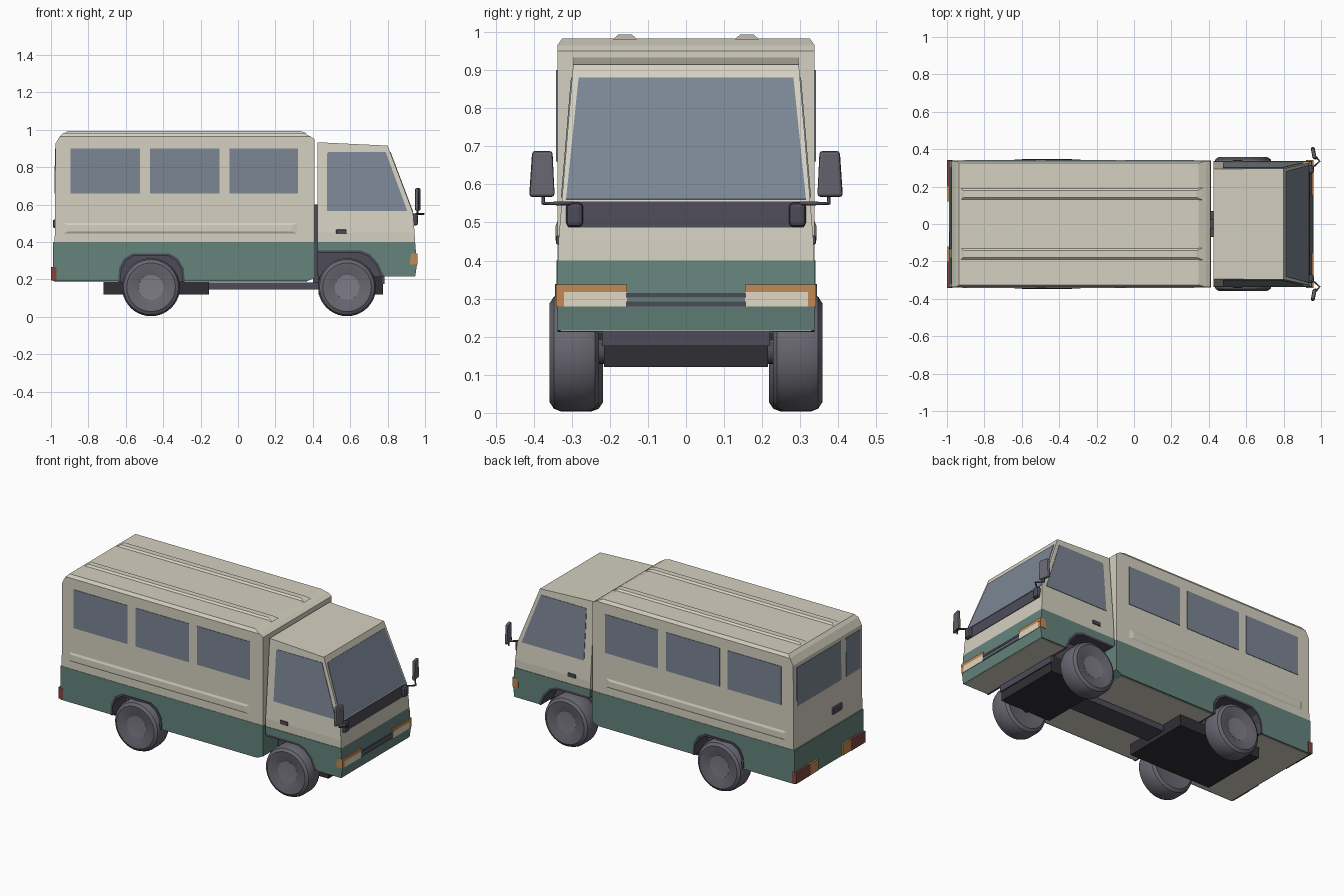
import bpy, bmesh, math
from mathutils import Vector

if "Cube" in bpy.data.objects:
    bpy.data.objects.remove(bpy.data.objects["Cube"])


def mat(name, r, g, b):
    m = bpy.data.materials.new(name)
    m.diffuse_color = (r, g, b, 1)
    m.use_nodes = True
    m.node_tree.nodes["Principled BSDF"].inputs["Base Color"].default_value = m.diffuse_color
    return m


CREAM = mat("cream", 0.66, 0.63, 0.53)
GREEN = mat("green", 0.13, 0.23, 0.20)
DARK = mat("dark_plastic", 0.075, 0.07, 0.095)
BLACK = mat("black", 0.03, 0.03, 0.035)
GLASS = mat("glass", 0.20, 0.24, 0.30)
TYRE = mat("tyre", 0.14, 0.135, 0.165)
HUB = mat("hub", 0.21, 0.20, 0.24)
ORANGE = mat("orange", 0.55, 0.25, 0.09)
RED = mat("red", 0.22, 0.06, 0.05)
LAMP = mat("lamp", 0.75, 0.68, 0.55)


def finish(name, bm, m, bevel=0, smooth=False):
    bmesh.ops.recalc_face_normals(bm, faces=bm.faces)
    me = bpy.data.meshes.new(name)
    bm.to_mesh(me)
    bm.free()
    me.materials.append(m)
    ob = bpy.data.objects.new(name, me)
    bpy.context.collection.objects.link(ob)
    if bevel:
        b = ob.modifiers.new("bevel", 'BEVEL')
        b.width, b.segments = bevel, 2
    if smooth:
        bpy.context.view_layer.objects.active = ob
        ob.select_set(True)
        bpy.ops.object.shade_smooth_by_angle(angle=math.radians(35))
        ob.select_set(False)
    return ob


def bridge(name, a, b, m, bevel=0):
    """Solid between two matching outlines."""
    bm = bmesh.new()
    va, vb = [bm.verts.new(p) for p in a], [bm.verts.new(p) for p in b]
    bm.faces.new(va)
    bm.faces.new(vb[::-1])
    n = len(a)
    for i in range(n):
        bm.faces.new((va[i], va[(i + 1) % n], vb[(i + 1) % n], vb[i]))
    return finish(name, bm, m, bevel)


def prism(name, prof, half, m, bevel=0):
    """Side profile (x, z) extruded across y; half is a width or a function of z."""
    h = half if callable(half) else (lambda z: half)
    return bridge(name, [(x, -h(z), z) for x, z in prof],
                  [(x, h(z), z) for x, z in prof], m, bevel)


def box(name, x0, x1, y0, y1, z0, z1, m, bevel=0):
    r = [(x0, z0), (x1, z0), (x1, z1), (x0, z1)]
    return bridge(name, [(x, y0, z) for x, z in r], [(x, y1, z) for x, z in r], m, bevel)


def panel(name, pts, out, m):
    """Thin plate sitting just proud of a surface."""
    o = Vector(out).normalized()
    return bridge(name, [Vector(p) - o * 0.006 for p in pts],
                  [Vector(p) + o * 0.003 for p in pts], m)


def lathe(name, prof, c, s, m, seg=40):
    """Spin (radius, offset) points about the y axis."""
    bm = bmesh.new()
    vs = [bm.verts.new((c[0] + r, c[1] + s * d, c[2])) for r, d in prof]
    es = [bm.edges.new(p) for p in zip(vs, vs[1:])]
    bmesh.ops.spin(bm, geom=vs + es, cent=c, axis=(0, 1, 0), angle=2 * math.pi, steps=seg)
    bmesh.ops.remove_doubles(bm, verts=bm.verts, dist=1e-4)
    return finish(name, bm, m, smooth=True)


# Rear body: cream upper shell and chamfered roof
prism("body_shell", [(-.98, .4), (.41, .4), (.41, .95), (.386, .965), (-.953, .965), (-.976, .925)],
      .338, CREAM)
prism("body_roof", [(-.953, .965), (.386, .965), (.345, .983), (-.935, .983)],
      lambda z: .338 if z < .97 else .325, CREAM)

# Green skirts with wheel arch notches
rear_arch = [(-.64, .19), (-.635, .26), (-.61, .31), (-.565, .338), (-.365, .338),
             (-.32, .31), (-.29, .26), (-.285, .19)]
front_arch = [(.425, .355), (.655, .355), (.705, .335), (.75, .285), (.78, .217)]
prism("body_skirt", [(-.988, .19)] + rear_arch + [(.37, .19), (.412, .21), (.412, .4), (-.988, .4)],
      .34, GREEN)
prism("cab_skirt", [(.425, .4)] + front_arch + [(.948, .217), (.957, .28), (.947, .4)],
      .338, GREEN)


# Dark arch linings and inner wheel boxes
def arch_band(name, arch, c, half):
    inner = [(c[0] + (x - c[0]) * .93, c[1] + (z - c[1]) * .93) for x, z in arch]
    for s in (-1, 1):
        for i in range(len(arch) - 1):
            q = [arch[i], arch[i + 1], inner[i + 1], inner[i]]
            bridge(name, [(x, s * .2, z) for x, z in q], [(x, s * half, z) for x, z in q], DARK)


arch_band("rear_arch_lining", rear_arch, (-.465, .16), .344)
arch_band("front_arch_lining", front_arch, (.585, .16), .338)
prism("rear_wheel_box", rear_arch, .215, DARK)
prism("front_wheel_box", front_arch + [(.425, .217)], .215, DARK)

# Underside: floors, chassis blocks, centre beam
for x0, x1, z in ((-.98, -.64, .187), (-.285, .37, .187), (.78, .945, .214)):
    box("floor", x0, x1, -.33, .33, z, z + .01, CREAM)
box("rear_chassis", -.72, -.155, -.215, .215, .12, .195, BLACK)
box("front_chassis", .43, .775, -.215, .215, .12, .225, BLACK)
box("chassis_side_front", .77, .782, -.22, .22, .175, .225, DARK)
box("centre_beam", -.16, .45, -.07, .07, .145, .182, DARK)
box("cab_connector", .40, .435, -.025, .025, .18, .60, DARK)


# Cab: upper tapers inwards
def cab_half(z):
    return .335 - .04 * max(0, z - .45) / .48


prism("cab_belt", [(.425, .4), (.947, .4), (.944, .45), (.425, .45)], .335, CREAM)
prism("cab_upper", [(.425, .45), (.944, .45), (.936, .555), (.80, .915), (.425, .933)],
      cab_half, CREAM)


def screen_x(z):
    return .936 - .378 * (z - .555)


panel("windscreen", [(screen_x(z), y, z) for y, z in
                     ((-.315, .56), (.315, .56), (.282, .88), (-.282, .88))], (1, 0, .378), GLASS)
panel("scuttle_panel", [(.941, -.31, .487), (.941, .31, .487), (.936, .31, .555), (.936, -.31, .555)],
      (1, 0, .05), DARK)

# Headlamps, indicators and grille strips
box("grille_recess", .93, .957, -.16, .16, .28, .318, GREEN)
for z in (.285, .308):
    box("grille_strip", .93, .96, -.158, .158, z - .005, z + .007, DARK)

for s in (-1, 1):
    box("headlamp", .925, .960, s * .155, s * .32, .28, .318, LAMP)
    box("indicator_top", .925, .960, s * .155, s * .341, .318, .337, ORANGE)
    box("indicator_corner", .92, .959, s * .32, s * .341, .28, .318, ORANGE)

    # Cab side window and door handle
    panel("cab_side_window", [(x, s * cab_half(z), z) for x, z in
                              ((.475, .565), (.905, .565), (.79, .88), (.482, .88), (.475, .87))],
          (0, s, .083), GLASS)
    box("door_handle", .525, .58, s * .33, s * .341, .442, .466, DARK, .004)

    # Body side windows and pressed ribs
    for x0, x1 in ((-.895, -.525), (-.47, -.10), (-.045, .32)):
        y = s * .338
        panel("body_window", [(x0, y, .66), (x1, y, .66), (x1, y, .90), (x0, y, .90)],
              (0, s, 0), GLASS)
    bridge("side_rib", [(x, s * .335, z) for x, z in ((-.94, .44), (.33, .44), (.33, .51), (-.94, .51))],
           [(x, s * .343, z) for x, z in ((-.91, .455), (.29, .455), (.29, .49), (-.91, .49))], CREAM)
    bridge("roof_rib", [(x, s * .16 + y, .98) for x, y in ((-.93, -.033), (.37, -.033), (.37, .033), (-.93, .033))],
           [(x, s * .16 + y, .993) for x, y in ((-.91, -.018), (.335, -.018), (.335, .018), (-.91, .018))], CREAM)

    # Tail lamps
    box("tail_lamp", -1, -.97, s * .2, s * .341, .195, .265, RED)
    box("tail_indicator", -.998, -.97, s * .12, s * .2, .195, .265, ORANGE)

    # Mirrors with bent arms
    box("mirror_mount", .93, .962, s * .27, s * .315, .488, .552, DARK, .012)
    cu = bpy.data.curves.new("mirror_arm", 'CURVE')
    cu.dimensions, cu.bevel_depth, cu.bevel_resolution = '3D', .005, 2
    cu.use_fill_caps = True
    cu.materials.append(DARK)
    path = [(.952, .30, .55), (.993, .335, .55), (.96, .375, .55), (.96, .375, .59)]
    sp = cu.splines.new('POLY')
    sp.points.add(len(path) - 1)
    for p, (x, y, z) in zip(sp.points, path):
        p.co = (x, s * y, z, 1)
    bpy.context.collection.objects.link(bpy.data.objects.new("mirror_arm", cu))
    bridge("mirror", [(x, s * y, .567) for x, y in ((.955, .348), (.978, .343), (.965, .412), (.945, .412))],
           [(x, s * y, .688) for x, y in ((.955, .352), (.978, .35), (.965, .404), (.945, .404))], TYRE, .008)

    # Wheels
    for x, y in ((-.465, .283), (.583, .293)):
        c = (x, s * y, .158)
        lathe("tyre", [(.06, .05), (.105, .062), (.13, .065), (.147, .054), (.155, .033), (.155, -.033),
                       (.147, -.054), (.13, -.065), (.06, -.055), (0, -.055)], c, s, TYRE)
        lathe("hub", [(0, .048), (.066, .052), (.068, .045)], c, s, HUB)

# Axles
for x in (-.465, .583):
    lathe("axle", [(0, -.25), (.03, -.25), (.03, .25), (0, .25)], (x, 0, .158), 1, DARK, 16)

# Rear windows and handle
for y0, y1 in ((-.13, .305), (-.32, -.18)):
    panel("rear_window", [(-.978, y0, .66), (-.978, y1, .66), (-.976, y1, .90), (-.976, y0, .90)],
          (-1, 0, 0), GLASS)
box("rear_handle", -.99, -.97, -.135, -.04, .475, .52, DARK, .008)
